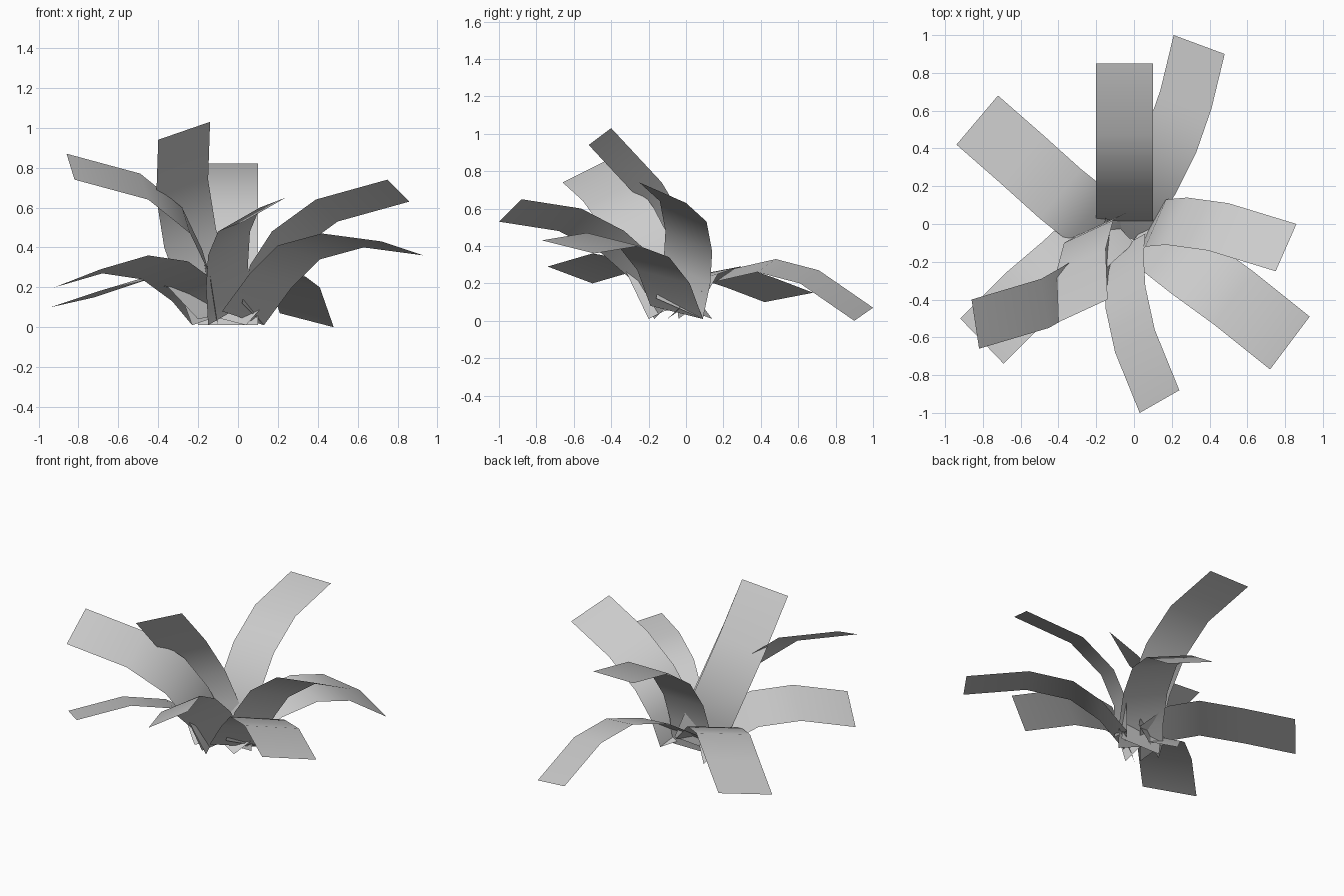
import bpy
import bmesh
from mathutils import Vector

cube = bpy.data.objects.get("Cube")
if cube:
    bpy.data.objects.remove(cube, do_unlink=True)

# One plain grey for the whole plant
grey = bpy.data.materials.new("leaf_grey")
grey.use_nodes = True
colour = (0.6, 0.6, 0.6, 1)
grey.diffuse_color = colour
grey.node_tree.nodes["Principled BSDF"].inputs["Base Color"].default_value = colour


def make_leaf(name, across, *edge):
    """Sweep one long edge of a leaf sideways into a thin bent sheet."""
    bm = bmesh.new()
    across = Vector(across)
    rows = []
    for point in edge:
        near = Vector(point)
        rows.append((bm.verts.new(near), bm.verts.new(near + across)))
    for (a, b), (c, d) in zip(rows, rows[1:]):
        face = bm.faces.new((a, b, d, c))
        face.smooth = True
    # Point the sheet upwards
    bm.normal_update()
    if sum(face.normal.z for face in bm.faces) < 0:
        bmesh.ops.reverse_faces(bm, faces=bm.faces[:])
    mesh = bpy.data.meshes.new(name)
    bm.to_mesh(mesh)
    bm.free()
    mesh.materials.append(grey)
    leaf = bpy.data.objects.new(name, mesh)
    bpy.context.collection.objects.link(leaf)
    return leaf


# Each leaf: sideways width vector, then one edge from tip to base
# Leaves at the back
make_leaf("back_tall_leaf", (.3, 0, 0),
          (-.2, .85, .82), (-.2, .47, .74), (-.2, .24, .58),
          (-.2, .1, .38), (-.2, .03, .19), (-.2, 0, .01))
make_leaf("back_drooping_leaf", (-.27, .1, .07),
          (.48, .9, 0), (.41, .61, .2), (.33, .38, .26),
          (.22, .16, .21), (.12, 0, .1), (.04, -.1, .01))
make_leaf("back_low_leaf", (.22, .26, .05),
          (-.94, .42, .1), (-.7, .21, .18), (-.5, .03, .24),
          (-.35, -.09, .2), (-.2, -.18, .04))

# Leaves on the +x side
make_leaf("side_raised_leaf", (-.11, -.25, .11),
          (.86, 0, .63), (.5, .11, .53), (.28, .14, .37),
          (.17, .13, .2), (.13, .09, .01))
make_leaf("side_arching_leaf", (.21, .28, -.07),
          (.72, -.77, .43), (.42, -.53, .47), (.2, -.37, .41),
          (.06, -.26, .27), (-.08, -.19, .08))

# Leaves at the front
make_leaf("front_leaf", (-.21, -.12, -.12),
          (.24, -.88, .65), (.11, -.56, .6), (.06, -.33, .48),
          (.05, -.15, .32), (.06, -.05, .13))
make_leaf("front_upright_leaf", (.26, .12, .09),
          (-.4, -.52, .94), (-.41, -.25, .65), (-.37, -.1, .4),
          (-.3, -.06, .2), (-.23, -.04, .01))

# Leaves on the -x side
make_leaf("side_high_leaf", (-.04, .26, .13),
          (-.82, -.66, .74), (-.45, -.55, .64), (-.24, -.43, .47),
          (-.14, -.32, .26), (-.1, -.2, .01))
make_leaf("side_low_leaf", (-.23, .24, -.09),
          (-.69, -.74, .29), (-.45, -.5, .36), (-.25, -.33, .33),
          (-.1, -.19, .22), (0, -.1, .1))
